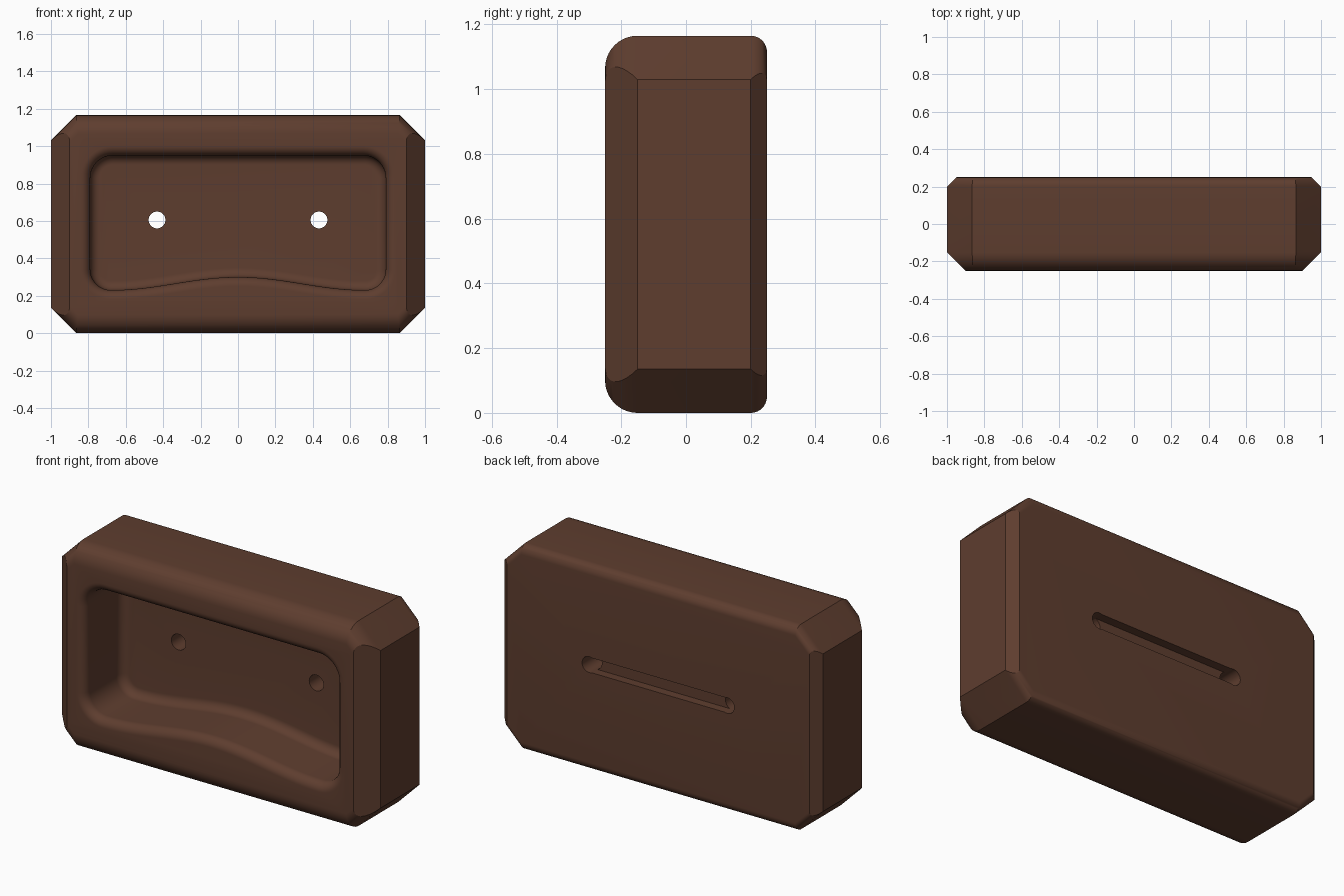
import bpy
import bmesh
from math import sin, cos, pi, radians

if "Cube" in bpy.data.objects:
    bpy.data.objects.remove(bpy.data.objects["Cube"], do_unlink=True)

brown = bpy.data.materials.new("dark_brown")
brown.use_nodes = True
colour = (0.112, 0.047, 0.028, 1)
brown.diffuse_color = colour
brown.node_tree.nodes["Principled BSDF"].inputs["Base Color"].default_value = colour

HALF_H = 0.5825
FRONT, BACK, FLOOR = -0.25, 0.25, 0.085
STEPS = 10


def loft(name, rings):
    """Closed solid through equal-length rings of 3D points."""
    bm = bmesh.new()
    loops = [[bm.verts.new(p) for p in ring] for ring in rings]
    n = len(loops[0])
    for a, b in zip(loops, loops[1:]):
        for i in range(n):
            j = (i + 1) % n
            bm.faces.new((a[i], a[j], b[j], b[i]))
    bm.faces.new(loops[0])
    bm.faces.new(loops[-1])
    bmesh.ops.recalc_face_normals(bm, faces=bm.faces)
    mesh = bpy.data.meshes.new(name)
    bm.to_mesh(mesh)
    bm.free()
    mesh.materials.append(brown)
    obj = bpy.data.objects.new(name, mesh)
    bpy.context.collection.objects.link(obj)
    return obj


# Octagonal block: rounded top, bottom and corner edges, flat side chamfers
def octagon(y, round_in, side_in):
    top = HALF_H - round_in
    side = 1 - side_in
    diagonal = 0.865 + HALF_H - 1.1 * round_in
    a, b = (diagonal - top, top), (side, diagonal - side)
    quarter = [a, b]
    pts = quarter + [(x, -z) for x, z in reversed(quarter)]
    pts += [(-x, z) for x, z in reversed(pts)]
    return [(x, y, z + HALF_H) for x, z in pts]


def edge_rings(face_y, direction, r):
    rings = []
    for i in range(STEPS + 1):
        t = pi / 2 * (1 - i / STEPS)
        run = r * sin(t)
        rings.append(octagon(face_y - direction * (r - run), r * (1 - cos(t)), run))
    return rings


block = loft("soap_dish_body", edge_rings(FRONT, -1, 0.1) + edge_rings(BACK, 1, 0.05)[::-1])


# Recess outline: rounded rectangle with a wavy lower edge
def arc(cx, cz, r, start):
    return [(cx + r * cos(radians(start + 9 * i)), cz + r * sin(radians(start + 9 * i)))
            for i in range(11)]


half = arc(0.68, 0.34, 0.11, -90) + arc(0.67, 0.83, 0.12, 0)
wave = []
for i in range(1, 40):
    x = -0.68 + 1.36 * i / 40
    wave.append((x, 0.265 + 0.035 * cos(pi * x / 0.68)))
outline = half + [(-x, z) for x, z in reversed(half)] + wave


def offset_ring(y, d):
    ring = []
    n = len(outline)
    for i, (x, z) in enumerate(outline):
        (x0, z0), (x1, z1) = outline[i - 1], outline[(i + 1) % n]
        dx, dz = x1 - x0, z1 - z0
        length = (dx * dx + dz * dz) ** 0.5
        ring.append((x + d * dz / length, y, z - d * dx / length))
    return ring


# Rounded rim, straight wall, then a rounded transition to the recess floor
R = 0.05
angles = [pi / 2 * i / STEPS for i in range(STEPS + 1)]
rings = [offset_ring(FRONT - 0.05, R)]
rings += [offset_ring(FRONT + R - R * sin(t), R - R * cos(t)) for t in reversed(angles)]
rings += [offset_ring(FLOOR - R + R * sin(t), R * cos(t) - R) for t in angles]
cutters = [loft("recess_cutter", rings)]

# Two mounting holes and the shallow rear groove between them
HOLE_X, HOLE_Z, HOLE_R = 0.433, 0.605, 0.045
for s in (-1, 1):
    cutters.append(loft("hole_cutter", [
        [(s * HOLE_X + HOLE_R * cos(2 * pi * i / 32), y, HOLE_Z + HOLE_R * sin(2 * pi * i / 32))
         for i in range(32)] for y in (0, 0.3)]))
cutters.append(loft("groove_cutter", [
    [(x * HOLE_X, y, HOLE_Z + z * 0.042) for x, z in ((-1, -1), (1, -1), (1, 1), (-1, 1))]
    for y in (0.2, 0.3)]))

bpy.ops.object.select_all(action="DESELECT")
block.select_set(True)
bpy.context.view_layer.objects.active = block
for cutter in cutters:
    cutter.hide_render = True
    mod = block.modifiers.new("cut", "BOOLEAN")
    mod.operation = "DIFFERENCE"
    mod.solver = "EXACT"
    mod.object = cutter
    bpy.ops.object.modifier_apply(modifier=mod.name)
for cutter in cutters:
    bpy.data.objects.remove(cutter, do_unlink=True)

bpy.ops.object.shade_smooth_by_angle(angle=radians(30))
